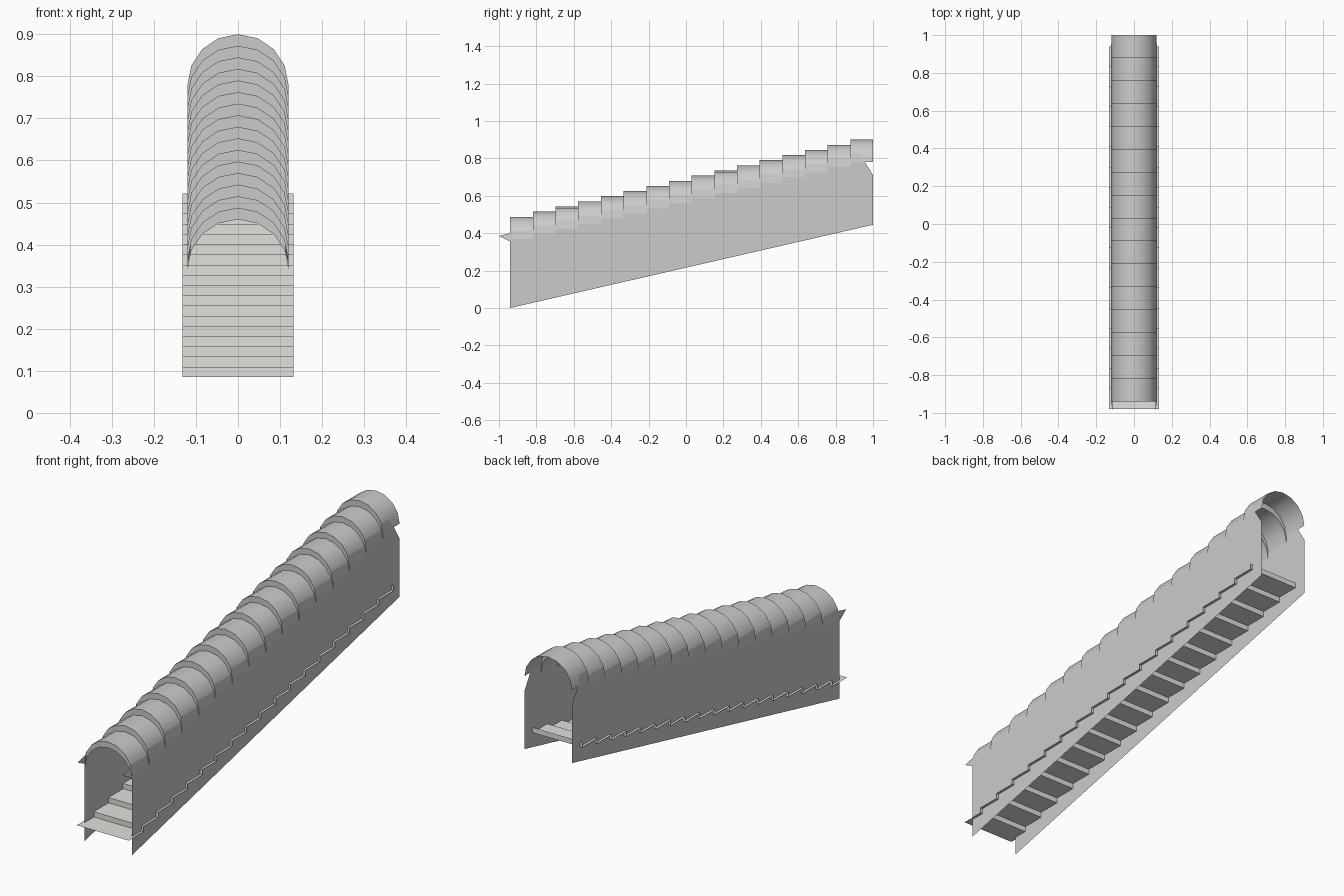
import bpy, bmesh, math

if "Cube" in bpy.data.objects:
    bpy.data.objects.remove(bpy.data.objects["Cube"])

N_ROOF, N_STEP = 16, 18
Y0, Y1 = -0.94, 1.0
DY = (Y1 - Y0) / N_ROOF
RISE = 0.0275
R = 0.12
BASE0 = 0.34          # springing height of the lowest roof edge


def make(name, polys, smooth=True, mat=None):
    """Build a welded sheet object from a list of polygons."""
    bm = bmesh.new()
    for p in polys:
        bm.faces.new([bm.verts.new(v) for v in p])
    bmesh.ops.remove_doubles(bm, verts=bm.verts, dist=1e-5)
    me = bpy.data.meshes.new(name)
    bm.to_mesh(me)
    bm.free()
    ob = bpy.data.objects.new(name, me)
    bpy.context.collection.objects.link(ob)
    if mat:
        me.materials.append(mat)
    if smooth:
        bpy.ops.object.select_all(action='DESELECT')
        ob.select_set(True)
        bpy.context.view_layer.objects.active = ob
        bpy.ops.object.shade_smooth_by_angle(angle=math.radians(30))
    return ob


def strip(a, b):
    """Quads between two equal rows of points."""
    return [(a[i], b[i], b[i + 1], a[i + 1]) for i in range(len(a) - 1)]


def arch(y, base):
    return [(R * math.cos(math.pi * k / 8), y, base + R * math.sin(math.pi * k / 8))
            for k in range(9)]


# stepped barrel roof: one riser ring and one vault per bay
roof = []
for i in range(N_ROOF):
    y, b = Y0 + i * DY, BASE0 + (i + 1) * RISE
    roof += strip(arch(y, b), arch(y, b - RISE))
    roof += strip(arch(y + DY, b), arch(y, b))
make("stepped_vault_roof", roof)


# side walls: vertical panels that lean onto the lowest roof facet
def floor_z(y):
    return 0.445 * (y - Y0) / (Y1 - Y0)


XW, XT, LEAN = 0.1205, 0.113, 0.043
for side, label in ((-1, "left"), (1, "right")):
    polys = []
    for i in range(N_ROOF):
        a, c = Y0 + i * DY, Y0 + (i + 1) * DY
        b = BASE0 + (i + 1) * RISE
        last = i == N_ROOF - 1
        m, t = (0.957, 0.933) if last else (c, c)
        low = [(a, floor_z(a)), (c, floor_z(c))]
        if last:
            low.append((c, 0.71))      # chamfered rear corner
        low += [(m, b), (a, b)]
        polys.append([(side * XW, y, z) for y, z in low])
        polys.append([(side * XW, a, b), (side * XW, m, b),
                      (side * XT, t, b + LEAN), (side * XT, a, b + LEAN)])
    # pointed tip at the front
    polys.append([(side * XW, Y0, 0.355), (side * XT, Y0, 0.40), (side * XT, -1.0, 0.385)])
    if side < 0:
        polys = [p[::-1] for p in polys]
    make(label + "_wall", polys, smooth=False)

# stair sheet poking slightly through both walls
stone = bpy.data.materials.new("pale_stone")
stone.diffuse_color = (0.76, 0.75, 0.71, 1)
stone.use_nodes = True
stone.node_tree.nodes["Principled BSDF"].inputs["Base Color"].default_value = stone.diffuse_color
run, rise = 1.92 / N_STEP, 0.437 / N_STEP
profile = [(-0.98, 0.085)]
for i in range(N_STEP):
    y, z = -0.98 + (i + 1) * run, 0.085 + i * rise
    profile += [(y, z), (y, z + rise)]
make("stairs", strip([(0.132, y, z) for y, z in profile],
                     [(-0.132, y, z) for y, z in profile])
     and [q[::-1] for q in strip([(0.132, y, z) for y, z in profile],
                                 [(-0.132, y, z) for y, z in profile])],
     smooth=False, mat=stone)
